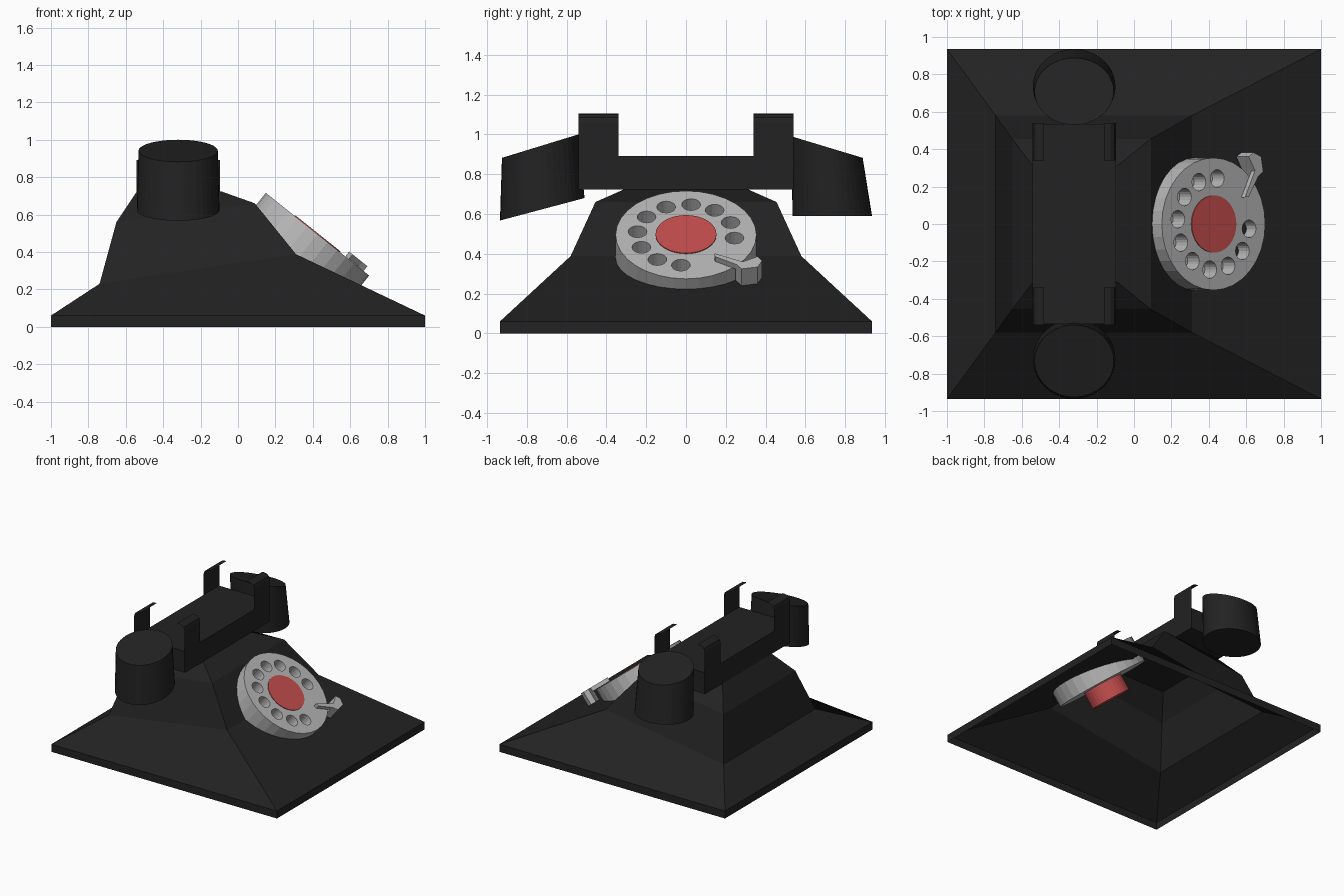
import bpy, bmesh, math
from mathutils import Matrix, Vector

if "Cube" in bpy.data.objects:
    bpy.data.objects.remove(bpy.data.objects["Cube"])


def material(name, rgb):
    m = bpy.data.materials.new(name)
    m.diffuse_color = (*rgb, 1)
    m.use_nodes = True
    m.node_tree.nodes["Principled BSDF"].inputs["Base Color"].default_value = m.diffuse_color
    return m


BLACK = material("black_plastic", (0.016, 0.016, 0.016))
GREY = material("light_grey", (0.47, 0.47, 0.47))
RED = material("red_label", (0.56, 0.075, 0.075))


def finish(name, bm, mat, matrix=None, closed=True):
    if closed:
        bmesh.ops.recalc_face_normals(bm, faces=bm.faces)
    mesh = bpy.data.meshes.new(name)
    bm.to_mesh(mesh)
    bm.free()
    mesh.materials.append(mat)
    ob = bpy.data.objects.new(name, mesh)
    bpy.context.collection.objects.link(ob)
    if matrix:
        ob.matrix_world = matrix
    return ob


def loft(bm, rings, cap_bottom=True, cap_top=True):
    """Join matching rings of points with quads."""
    rows = [[bm.verts.new(p) for p in r] for r in rings]
    n = len(rows[0])
    for a, b in zip(rows, rows[1:]):
        for i in range(n):
            j = (i + 1) % n
            bm.faces.new((a[i], a[j], b[j], b[i]))
    if cap_bottom:
        bm.faces.new(rows[0][::-1])
    if cap_top:
        bm.faces.new(rows[-1])


def circle(r, z, n, cx=0, cy=0):
    return [(cx + r * math.cos(2 * math.pi * i / n),
             cy + r * math.sin(2 * math.pi * i / n), z) for i in range(n)]


# Hollow stepped body, open underneath: back x, back z, front x, front z, half width
levels = [(-1, 0, 1, 0, 0.935), (-1, 0.06, 1, 0.06, 0.935),
          (-0.74, 0.23, 0.31, 0.388, 0.58),
          (-0.65, 0.56, 0.09, 0.66, 0.455),
          (-0.54, 0.724, -0.09, 0.724, 0.31)]
bm = bmesh.new()
loft(bm, [[(xb, -w, zb), (xf, -w, zf), (xf, w, zf), (xb, w, zb)]
          for xb, zb, xf, zf, w in levels], cap_bottom=False)
finish("body", bm, BLACK, closed=False)

# Handset grip
bm = bmesh.new()
bmesh.ops.create_cube(bm, size=1, matrix=Matrix.Translation((-0.32, 0, 0.807))
                      @ Matrix.Diagonal((0.446, 1.07, 0.17, 1)))
finish("handset_grip", bm, BLACK)

# Cradle prongs: thin bent sheets
prong = [(0.223, 0.724), (0.223, 1.06), (0.215, 1.085), (0.195, 1.1), (0.16, 1.104)]
for side, sx in (("back", -1), ("front", 1)):
    for end, sy in (("near", -1), ("far", 1)):
        bm = bmesh.new()
        cols = [[bm.verts.new((-0.32 + sx * x, sy * y, z)) for x, z in prong]
                for y in (0.34, 0.54)]
        for i in range(len(prong) - 1):
            f = bm.faces.new((cols[0][i], cols[1][i], cols[1][i + 1], cols[0][i + 1]))
            f.normal_update()
            if f.normal.x * sx + f.normal.z < 0:
                f.normal_flip()
        finish(f"cradle_prong_{side}_{end}", bm, BLACK, closed=False)


# Handset ends: slanted cups between two tilted discs given as (y, z) edge pairs
def cup(name, bottom, top):
    bm = bmesh.new()
    rings = []
    for (y0, z0), (y1, z1), r in (bottom + (0.221,), top + (0.212,)):
        rings.append([(-0.32 + r * c[0],
                       (y0 + y1) / 2 + c[1] * (y1 - y0) / 2,
                       (z0 + z1) / 2 + c[1] * (z1 - z0) / 2)
                      for c in circle(1, 0, 40)])
    loft(bm, rings)
    finish(name, bm, BLACK)


cup("mouthpiece", ((-0.935, 0.567), (-0.51, 0.68)), ((-0.925, 0.882), (-0.54, 1.0)))
cup("earpiece", ((0.535, 0.59), (0.935, 0.59)), ((0.53, 0.99), (0.888, 0.882)))

# Dial frame: local x = sideways, y = up the slope, z = out of the dial
c, s = 0.781, 0.6245
DIAL = Matrix(((0, -c, s, 0.425), (1, 0, 0, 0), (0, s, c, 0.495), (0, 0, 0, 1)))

# Dial plate with ten finger holes
bm = bmesh.new()
loft(bm, [circle(0.354, -0.2, 32), circle(0.354, 0, 32)])
dial = finish("dial", bm, GREY, DIAL)

bm = bmesh.new()
for i in range(10):
    a = math.radians(-6 + 30 * i)
    loft(bm, [circle(0.047, z, 20, 0.245 * math.cos(a), 0.245 * math.sin(a))
              for z in (-0.1, 0.05)])
cutter = finish("hole_cutter", bm, GREY, DIAL)
cutter.hide_render = True
mod = dial.modifiers.new("holes", 'BOOLEAN')
mod.operation = 'DIFFERENCE'
mod.solver = 'EXACT'
mod.object = cutter
bpy.context.view_layer.update()
cut = bpy.data.meshes.new_from_object(
    dial.evaluated_get(bpy.context.evaluated_depsgraph_get()))
dial.modifiers.clear()
dial.data = cut
bpy.data.objects.remove(cutter)

# Red hub running through the dial
bm = bmesh.new()
loft(bm, [circle(0.153, -0.33, 32), circle(0.153, 0.005, 32)])
finish("dial_hub", bm, RED, DIAL)

# Finger stop: slim arm over the dial, deep head beyond the rim
arm = [(0.145, -0.215), (0.27, -0.29), (0.30, -0.265), (0.143, -0.19)]
head = [(0.25, -0.275), (0.28, -0.315), (0.36, -0.30), (0.382, -0.25),
        (0.36, -0.215), (0.29, -0.255)]
for name, outline, low in (("finger_stop_arm", arm, 0.002),
                           ("finger_stop_head", head, -0.075)):
    bm = bmesh.new()
    loft(bm, [[(x, y, z) for x, y in outline] for z in (low, 0.033)])
    finish(name, bm, GREY, DIAL)
